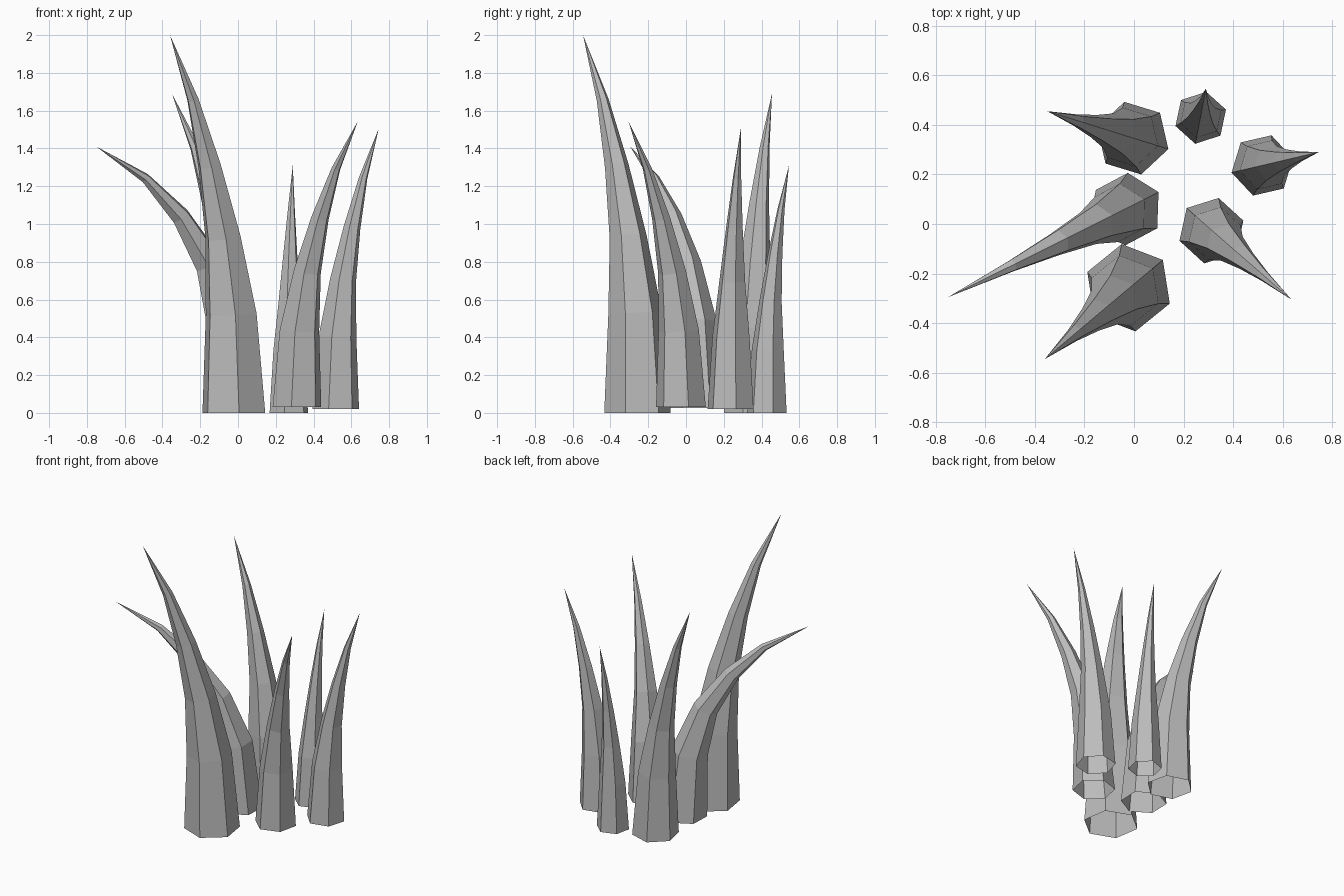
import bpy, bmesh
from math import cos, sin, radians
from mathutils import Vector

cube = bpy.data.objects.get("Cube")
if cube:
    bpy.data.objects.remove(cube, do_unlink=True)

grey = bpy.data.materials.new("stone_grey")
grey.use_nodes = True
colour = (0.5, 0.5, 0.5, 1)
grey.diffuse_color = colour
grey.node_tree.nodes["Principled BSDF"].inputs["Base Color"].default_value = colour

# Shared blade profile: distance along blade, sideways lean, width
PROFILE = [(0, 0, 1), (.25, .042, .81), (.45, .17, .56),
           (.64, .38, .36), (.82, .64, .18), (1, 1, 0)]


def blade(name, base, tip, radius, turn):
    """Six-sided tapering blade, open below, curving from base to tip."""
    base, tip = Vector(base), Vector(tip)
    span = tip - base
    bulge = 1.2 * (span.xy.length / span.z) ** 2
    path = [base + Vector((span.x * lean, span.y * lean,
                           span.z * (t + bulge * t * (1 - t))))
            for t, lean, _ in PROFILE]
    bm = bmesh.new()
    rings = []
    for i, (_, _, width) in enumerate(PROFILE[:-1]):
        # Each ring sits square to the curve
        tangent = path[i + 1] - path[i - 1] if i else Vector((0, 0, 1))
        tilt = Vector((0, 0, 1)).rotation_difference(tangent)
        ring = []
        for k in range(6):
            a = radians(turn + 60 * k)
            spoke = Vector((cos(a), sin(a), 0)) * radius * width
            ring.append(bm.verts.new(path[i] + tilt @ spoke))
        rings.append(ring)
    point = bm.verts.new(tip)
    for k in range(6):
        n = (k + 1) % 6
        for low, high in zip(rings, rings[1:]):
            bm.faces.new((low[k], low[n], high[n], high[k]))
        bm.faces.new((rings[-1][k], rings[-1][n], point))
    mesh = bpy.data.meshes.new(name)
    bm.to_mesh(mesh)
    bm.free()
    mesh.materials.append(grey)
    bpy.context.collection.objects.link(bpy.data.objects.new(name, mesh))


blade("front_right_blade", (-.022, -.257, 0), (-.36, -.545, 2), .178, 39)
blade("middle_right_blade", (-.03, .06, .025), (-.75, -.295, 1.41), .146, 28)
blade("back_right_blade", (-.005, .346, 0), (-.35, .455, 1.69), .15, 43)
blade("back_left_blade", (.269, .428, 0), (.29, .545, 1.31), .107, 18)
blade("outer_left_blade", (.517, .236, .02), (.745, .29, 1.505), .127, 13)
blade("front_left_blade", (.312, -.027, .03), (.635, -.305, 1.545), .135, 17.5)
